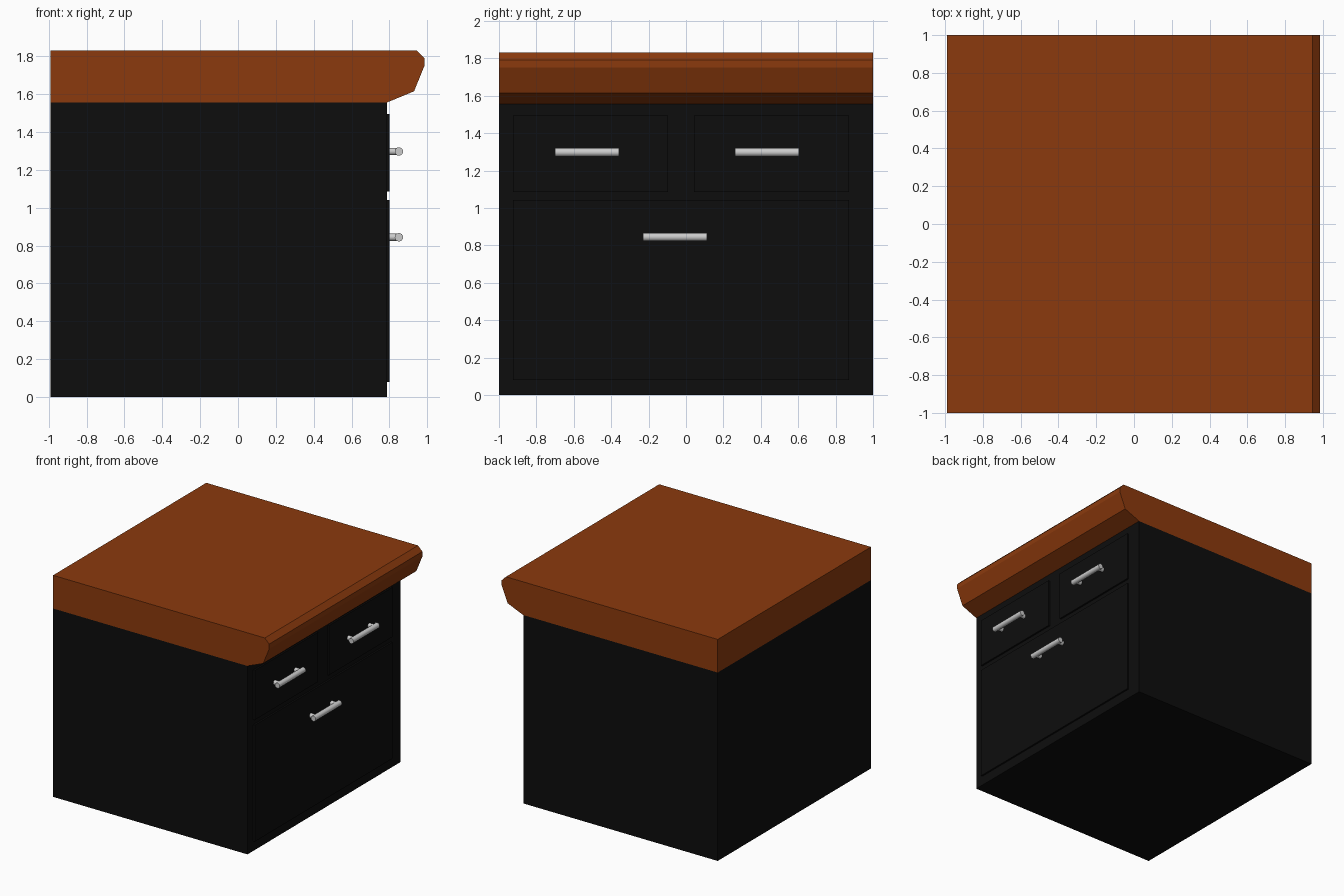
import bpy, bmesh
from math import pi, radians

if "Cube" in bpy.data.objects:
    bpy.data.objects.remove(bpy.data.objects["Cube"])


def material(name, rgb):
    m = bpy.data.materials.new(name)
    m.diffuse_color = (*rgb, 1)
    m.use_nodes = True
    m.node_tree.nodes["Principled BSDF"].inputs["Base Color"].default_value = m.diffuse_color
    return m


black = material("black_paint", (0.004, 0.004, 0.004))
wood = material("orange_wood", (0.26, 0.042, 0.004))


def box(name, x, y, z, mat):
    bpy.ops.mesh.primitive_cube_add(size=1, location=[sum(r) / 2 for r in (x, y, z)])
    ob = bpy.context.object
    ob.name = name
    ob.scale = [r[1] - r[0] for r in (x, y, z)]
    bpy.ops.object.transform_apply(location=False, rotation=False)
    ob.data.materials.append(mat)
    return ob


def rod(name, loc, radius, length, rot):
    bpy.ops.mesh.primitive_cylinder_add(vertices=24, radius=radius, depth=length,
                                        location=loc, rotation=rot)
    ob = bpy.context.object
    ob.name = name
    bpy.ops.object.shade_smooth_by_angle(angle=radians(40))
    return ob


# Cabinet body
box("cabinet_body", (-0.99, 0.787), (-1, 1), (0, 1.556), black)

# Countertop: moulded edge profile extruded along y
profile = [(-0.99, 1.556), (0.787, 1.556), (0.93, 1.615), (0.985, 1.75),
           (0.985, 1.79), (0.945, 1.83), (-0.99, 1.83)]
bm = bmesh.new()
face = bm.faces.new([bm.verts.new((x, -1, z)) for x, z in profile])
new = bmesh.ops.extrude_face_region(bm, geom=[face])["geom"]
bmesh.ops.translate(bm, vec=(0, 2, 0),
                    verts=[g for g in new if isinstance(g, bmesh.types.BMVert)])
bmesh.ops.recalc_face_normals(bm, faces=bm.faces)
mesh = bpy.data.meshes.new("countertop")
bm.to_mesh(mesh)
bm.free()
mesh.materials.append(wood)
bpy.context.collection.objects.link(bpy.data.objects.new("countertop", mesh))

# Drawer fronts, each with a bar handle on two posts
drawers = [("upper_left", (-0.925, -0.097), (1.085, 1.495), -0.53, 1.297),
           ("upper_right", (0.042, 0.872), (1.085, 1.495), 0.433, 1.297),
           ("lower", (-0.925, 0.872), (0.08, 1.042), -0.06, 0.844)]
for name, y, z, hy, hz in drawers:
    box(name + "_drawer_front", (0.78, 0.801), y, z, black)
    rod(name + "_handle_bar", (0.85, hy, hz), 0.022, 0.342, (pi / 2, 0, 0))
    for side, s in (("left", -1), ("right", 1)):
        rod(f"{name}_handle_post_{side}", (0.82, hy + s * 0.135, hz), 0.019, 0.06, (0, pi / 2, 0))
